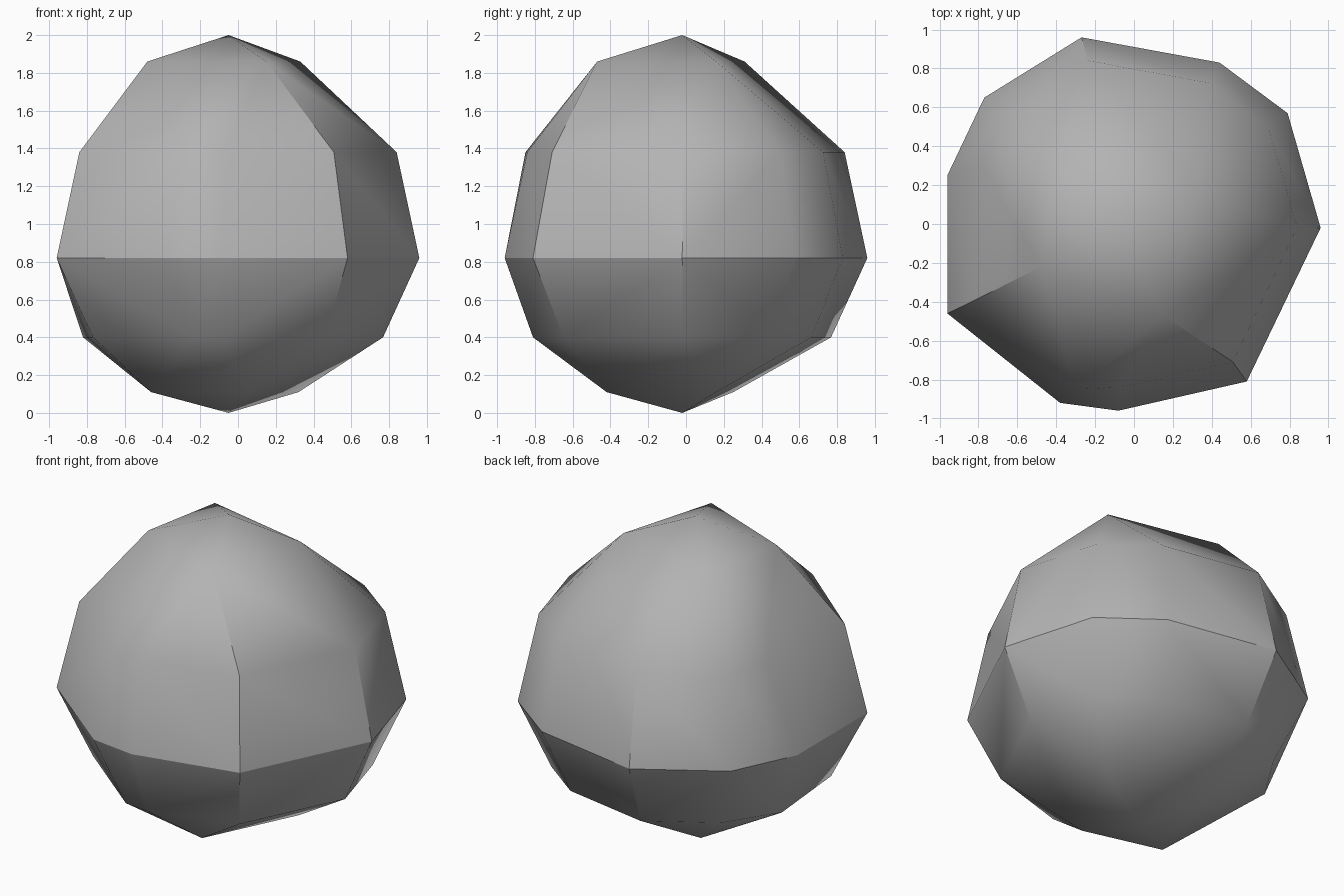
import bpy
import bmesh
import math

# Remove the default cube
default_cube = bpy.data.objects.get("Cube")
if default_cube:
    bpy.data.objects.remove(default_cube, do_unlink=True)

# Plain stone colour
stone_colour = (0.45, 0.45, 0.45, 1.0)
stone = bpy.data.materials.new("stone_grey")
stone.use_nodes = True
stone.diffuse_color = stone_colour
shader = next(n for n in stone.node_tree.nodes if n.type == 'BSDF_PRINCIPLED')
shader.inputs["Base Color"].default_value = stone_colour
shader.inputs["Roughness"].default_value = 0.9

# Irregular ten-sided outline at the widest level
EQUATOR = 0.82
outline = [(.58, -.81), (.96, -.02), (.79, .57), (.44, .83), (-.27, .96),
           (-.77, .65), (-.96, .25), (-.96, -.46), (-.38, -.92), (-.08, -.96)]

# Four-sided outlines close to the two poles
crown = [(-.38, .31), (.33, .16), (.15, -.47), (-.48, -.22)]
foot = [(.32, .16), (.04, -.42), (-.46, -.29), (-.28, .25)]
pole = [(-.05, -.02)]


def scaled(points, factor, changes):
    """Shrink an outline and move single corners of it."""
    ring = [(x * factor, y * factor) for x, y in points]
    for index, corner in changes.items():
        ring[index] = corner
    return ring


shoulder = scaled(outline, .875, {6: (-.78, .30), 8: (-.30, -.85)})
belly = scaled(outline, .8, {6: (-.82, .20), 8: (-.24, -.79), 9: (-.07, -.81)})

# Levels of the boulder from the ground up
levels = [(0.0, pole), (0.11, foot), (0.4, belly), (EQUATOR, outline),
          (1.38, shoulder), (1.86, crown), (2.0, pole)]

# Wrap a faceted skin around all the corners
bm = bmesh.new()
for height, ring in levels:
    for x, y in ring:
        bm.verts.new((x, y, height))
bmesh.ops.convex_hull(bm, input=bm.verts[:])
loose = [v for v in bm.verts if not v.link_faces]
bmesh.ops.delete(bm, geom=loose, context='VERTS')
bmesh.ops.dissolve_limit(bm, angle_limit=math.radians(3),
                         verts=bm.verts[:], edges=bm.edges[:])
bmesh.ops.recalc_face_normals(bm, faces=bm.faces[:])

mesh = bpy.data.meshes.new("boulder")
bm.to_mesh(mesh)
bm.free()
mesh.materials.append(stone)
boulder = bpy.data.objects.new("boulder", mesh)
bpy.context.scene.collection.objects.link(boulder)

# Soft facets with crisp ridges, including the whole widest rim
bpy.ops.object.select_all(action='DESELECT')
boulder.select_set(True)
bpy.context.view_layer.objects.active = boulder
bpy.ops.object.shade_smooth_by_angle(angle=math.radians(38))
for edge in mesh.edges:
    if all(abs(mesh.vertices[i].co.z - EQUATOR) < 0.01 for i in edge.vertices):
        edge.use_edge_sharp = True
